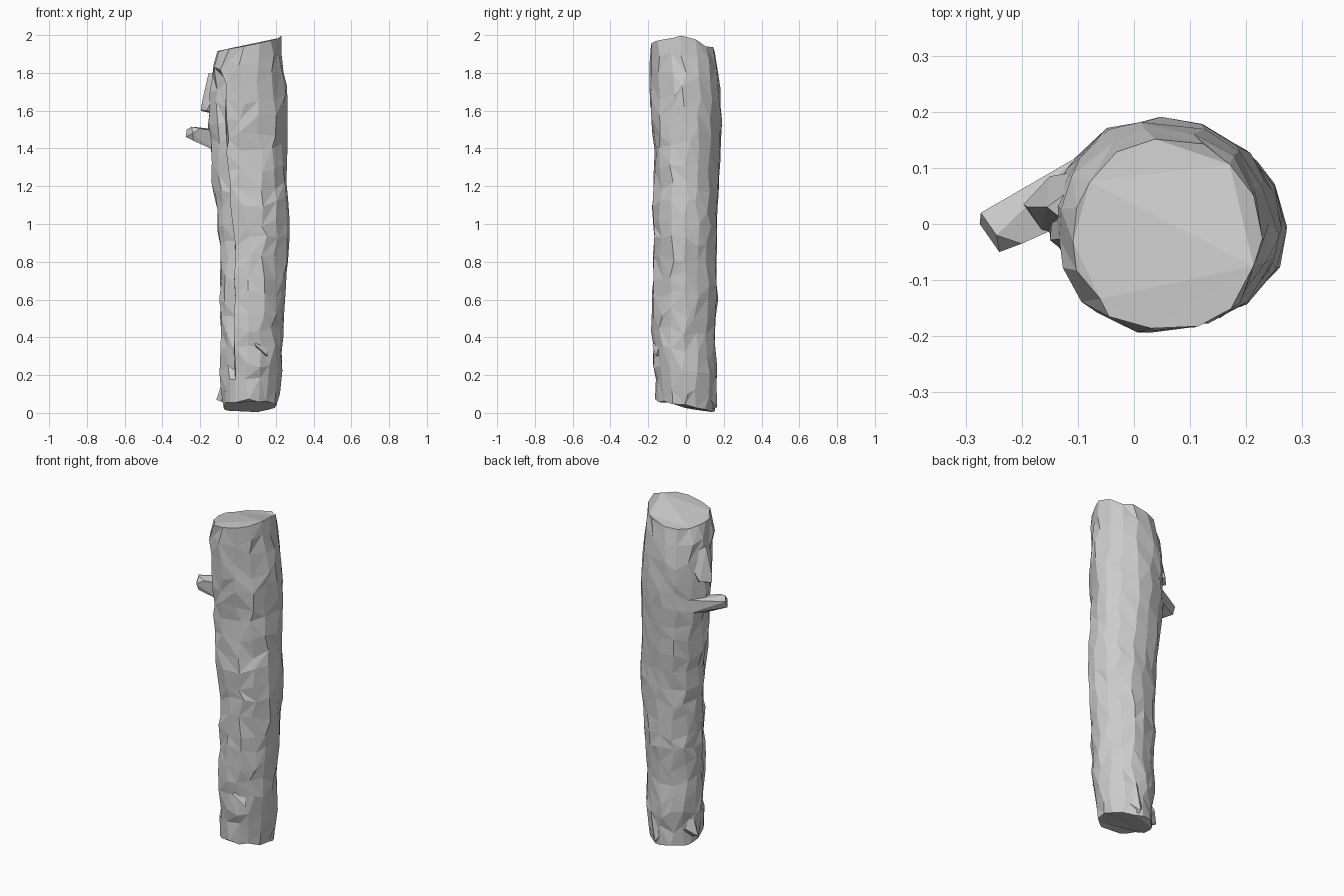
import bpy, bmesh, math, random

random.seed(11)
RINGS = 21
# angles round the trunk; 224 is the bottom of the bark split and 237 its lip
ANGLES = [0, 22, 46, 70, 94, 118, 142, 164, 184, 205, 224, 237, 262, 288, 312, 336]
SIDES = len(ANGLES)

# outline of the trunk: height, left x, right x, front y, back y
OUTLINE = [
    (0.00, -0.08, 0.205, -0.158, 0.150),
    (0.20, -0.095, 0.235, -0.172, 0.162),
    (0.40, -0.095, 0.238, -0.180, 0.158),
    (0.60, -0.10, 0.253, -0.178, 0.167),
    (0.90, -0.10, 0.270, -0.177, 0.167),
    (1.20, -0.13, 0.262, -0.180, 0.175),
    (1.40, -0.15, 0.258, -0.178, 0.184),
    (1.65, -0.16, 0.262, -0.188, 0.188),
    (1.80, -0.155, 0.245, -0.190, 0.184),
    (1.90, -0.14, 0.235, -0.192, 0.172),
    (2.00, -0.115, 0.225, -0.190, 0.155),
]


def outline_at(z):
    for a, b in zip(OUTLINE, OUTLINE[1:]):
        if z <= b[0]:
            f = (z - a[0]) / (b[0] - a[0])
            return [p + (q - p) * f for p, q in zip(a[1:], b[1:])]
    return OUTLINE[-1][1:]


def bump(angle, centre, width):
    d = (angle - centre + 180) % 360 - 180
    return math.exp(-(d / width) ** 2)


def make_object(name, bm):
    bmesh.ops.recalc_face_normals(bm, faces=bm.faces)
    mesh = bpy.data.meshes.new(name)
    bm.to_mesh(mesh)
    bm.free()
    obj = bpy.data.objects.new(name, mesh)
    bpy.context.collection.objects.link(obj)
    return obj


def hull(name, points):
    bm = bmesh.new()
    for p in points:
        bm.verts.new(p)
    bmesh.ops.convex_hull(bm, input=bm.verts)
    return make_object(name, bm)


# trunk: rough rings of bark with slanted sawn ends
bm = bmesh.new()
rings = []
for i in range(RINGS):
    t = i / (RINGS - 1)
    end = i in (0, RINGS - 1)
    xl, xr, yf, yb = outline_at(2 * t)
    ring = []
    for base in ANGLES:
        split = base in (224, 237)
        ang = base + random.uniform(-2, 2) * (1 if split else 3)
        calm = bump(base, 50, 45)                      # calmer back right side
        r = 1 + random.uniform(-0.05, 0.04) * (1 - 0.75 * calm)
        if 0.08 < t < 0.92:
            r -= {224: 0.24, 205: 0.13, 184: 0.02}.get(base, 0)  # long split in the bark
        r -= 0.08 * bump(base, 32, 18) * (0.1 < t < 0.43)        # flat worn patch
        a = math.radians(ang)
        x = (xl + xr) / 2 + (xr - xl) / 2 * r * math.cos(a)
        y = (yf + yb) / 2 + (yb - yf) / 2 * r * math.sin(a)
        bottom = 0.035 - 0.19 * y
        top = 1.94 + 0.17 * (x - 0.04) - 0.25 * max(y - 0.04, 0) + 0.03 * bump(base, 0, 30)
        z = bottom + (top - bottom) * t
        z += random.uniform(-0.01, 0.01) if end else random.uniform(-0.028, 0.028)
        ring.append(bm.verts.new((x, y, min(max(z, 0), 2))))
    rings.append(ring)

for lo, up in zip(rings, rings[1:]):
    for j in range(SIDES):
        k = (j + 1) % SIDES
        if random.random() < 0.5:
            bm.faces.new((lo[j], lo[k], up[j]))
            bm.faces.new((lo[k], up[k], up[j]))
        else:
            bm.faces.new((lo[j], lo[k], up[k]))
            bm.faces.new((lo[j], up[k], up[j]))
caps = [bm.faces.new(rings[0][::-1]), bm.faces.new(rings[-1])]
bmesh.ops.triangulate(bm, faces=caps)
make_object("trunk", bm)

# branch stub: wedge shaped peg whose cut end faces front left
hull("branch_stub", [(-0.273, 0.020, 1.50), (-0.275, 0.000, 1.46), (-0.245, -0.02, 1.515),
                     (-0.240, -0.050, 1.48), (-0.200, -0.035, 1.505), (-0.165, -0.01, 1.50),
                     (-0.235, -0.035, 1.44), (-0.160, -0.010, 1.42), (-0.10, 0.12, 1.50),
                     (-0.10, 0.12, 1.42), (-0.10, 0.02, 1.38), (-0.10, 0.01, 1.49)])

# torn bark shelf above the branch
hull("bark_shelf", [(-0.197, 0.035, 1.60), (-0.19, 0.03, 1.65), (-0.165, -0.01, 1.60),
                    (-0.15, 0.085, 1.61), (-0.155, 0.03, 1.80), (-0.08, -0.03, 1.78),
                    (-0.06, 0.10, 1.75), (-0.08, 0.03, 1.57)])

# small bark splinters near the foot and on the front
hull("foot_splinter", [(-0.115, 0.05, 0.07), (-0.09, 0.03, 0.06), (-0.06, 0.0, 0.14),
                       (-0.06, 0.10, 0.12), (-0.03, 0.05, 0.05), (-0.07, 0.04, 0.20)])
hull("back_splinter", [(0.09, 0.165, 0.03), (0.12, 0.16, 0.20), (0.04, 0.13, 0.10),
                       (0.15, 0.12, 0.08), (0.09, 0.12, 0.01)])
hull("front_splinter", [(0.09, -0.178, 0.36), (0.16, -0.16, 0.30), (0.15, -0.14, 0.36),
                        (0.09, -0.13, 0.40), (0.12, -0.12, 0.30)])
